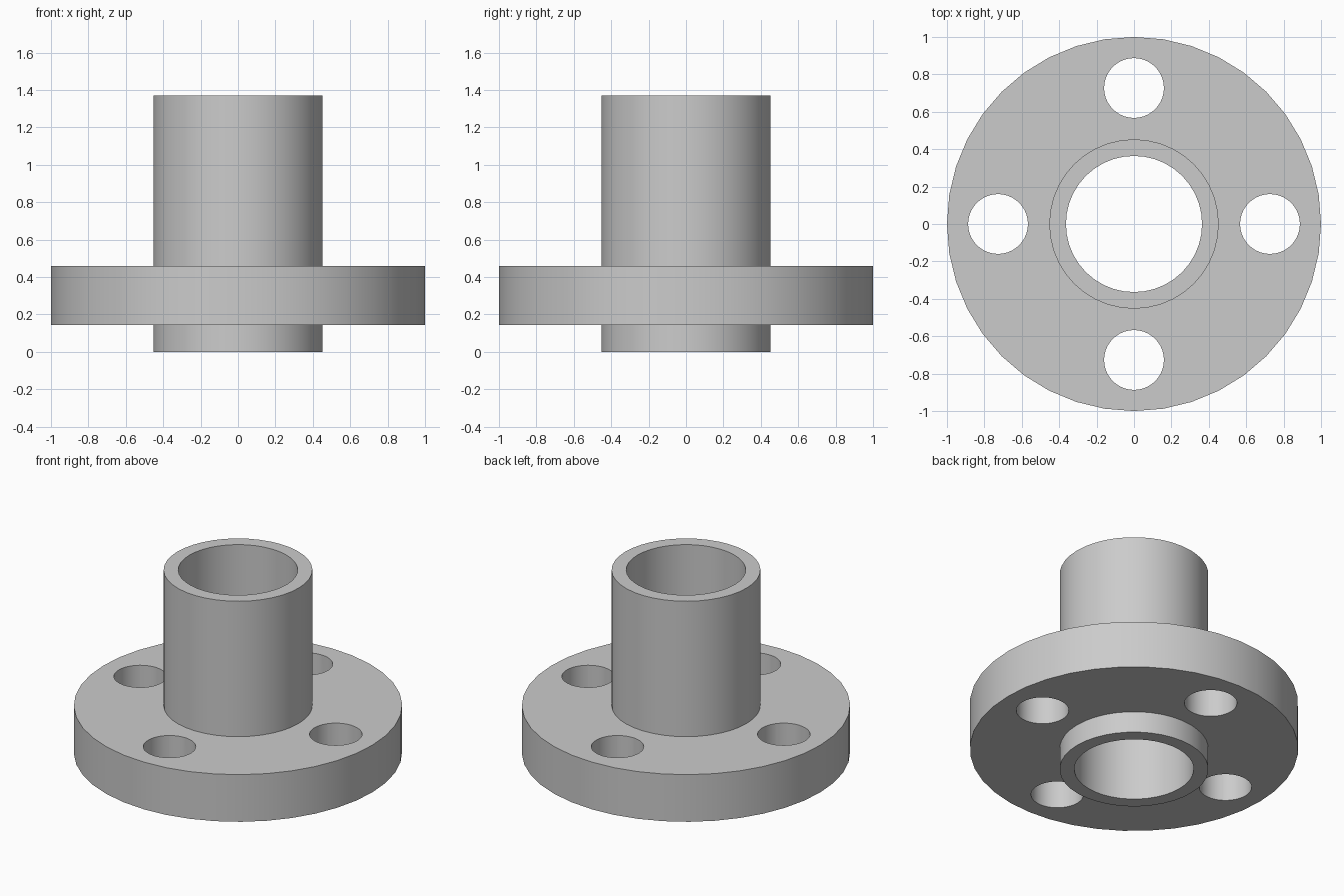
import bpy, bmesh, math
from mathutils import Matrix, Vector

cube = bpy.data.objects.get("Cube")
if cube:
    bpy.data.objects.remove(cube, do_unlink=True)

SIDES = 40
PIPE_R, BORE_R, FLANGE_R = 0.453, 0.364, 1.0
TOP, FLANGE_LOW, FLANGE_HIGH = 1.37, 0.143, 0.46
HOLE_R, HOLE_CIRCLE = 0.16, 0.727

grey = bpy.data.materials.new("plain grey")
grey.use_nodes = True
colour = (0.6, 0.6, 0.6, 1)
grey.diffuse_color = colour
grey.node_tree.nodes["Principled BSDF"].inputs["Base Color"].default_value = colour


def make_object(name, bm):
    bmesh.ops.recalc_face_normals(bm, faces=bm.faces)
    mesh = bpy.data.meshes.new(name)
    bm.to_mesh(mesh)
    bm.free()
    mesh.materials.append(grey)
    obj = bpy.data.objects.new(name, mesh)
    bpy.context.collection.objects.link(obj)
    return obj


# Pipe and flange as one turned body
profile = [(BORE_R, 0), (PIPE_R, 0), (PIPE_R, FLANGE_LOW), (FLANGE_R, FLANGE_LOW),
           (FLANGE_R, FLANGE_HIGH), (PIPE_R, FLANGE_HIGH), (PIPE_R, TOP), (BORE_R, TOP)]
bm = bmesh.new()
rings = []
for i in range(SIDES):
    turn = Matrix.Rotation(math.tau * i / SIDES, 3, 'Z')
    rings.append([bm.verts.new(turn @ Vector((r, 0, z))) for r, z in profile])
for i, ring in enumerate(rings):
    after = rings[(i + 1) % SIDES]
    for j in range(len(profile)):
        k = (j + 1) % len(profile)
        bm.faces.new((ring[j], after[j], after[k], ring[k]))
body = make_object("flanged_pipe", bm)

# Four bolt holes through the flange
bm = bmesh.new()
for i in range(4):
    place = Matrix.Rotation(math.tau * i / 4, 4, 'Z') @ Matrix.Translation((HOLE_CIRCLE, 0, 0.3))
    bmesh.ops.create_cone(bm, cap_ends=True, segments=SIDES, radius1=HOLE_R,
                          radius2=HOLE_R, depth=0.5, matrix=place)
cutter = make_object("bolt_hole_cutter", bm)
cutter.hide_render = True

cut = body.modifiers.new("bolt holes", 'BOOLEAN')
cut.operation = 'DIFFERENCE'
cut.solver = 'EXACT'
cut.object = cutter

bpy.ops.object.select_all(action='DESELECT')
body.select_set(True)
bpy.context.view_layer.objects.active = body
bpy.ops.object.modifier_apply(modifier=cut.name)
bpy.data.objects.remove(cutter, do_unlink=True)

# Smooth round walls, sharp rims
bpy.ops.object.shade_smooth_by_angle(angle=math.radians(30))
